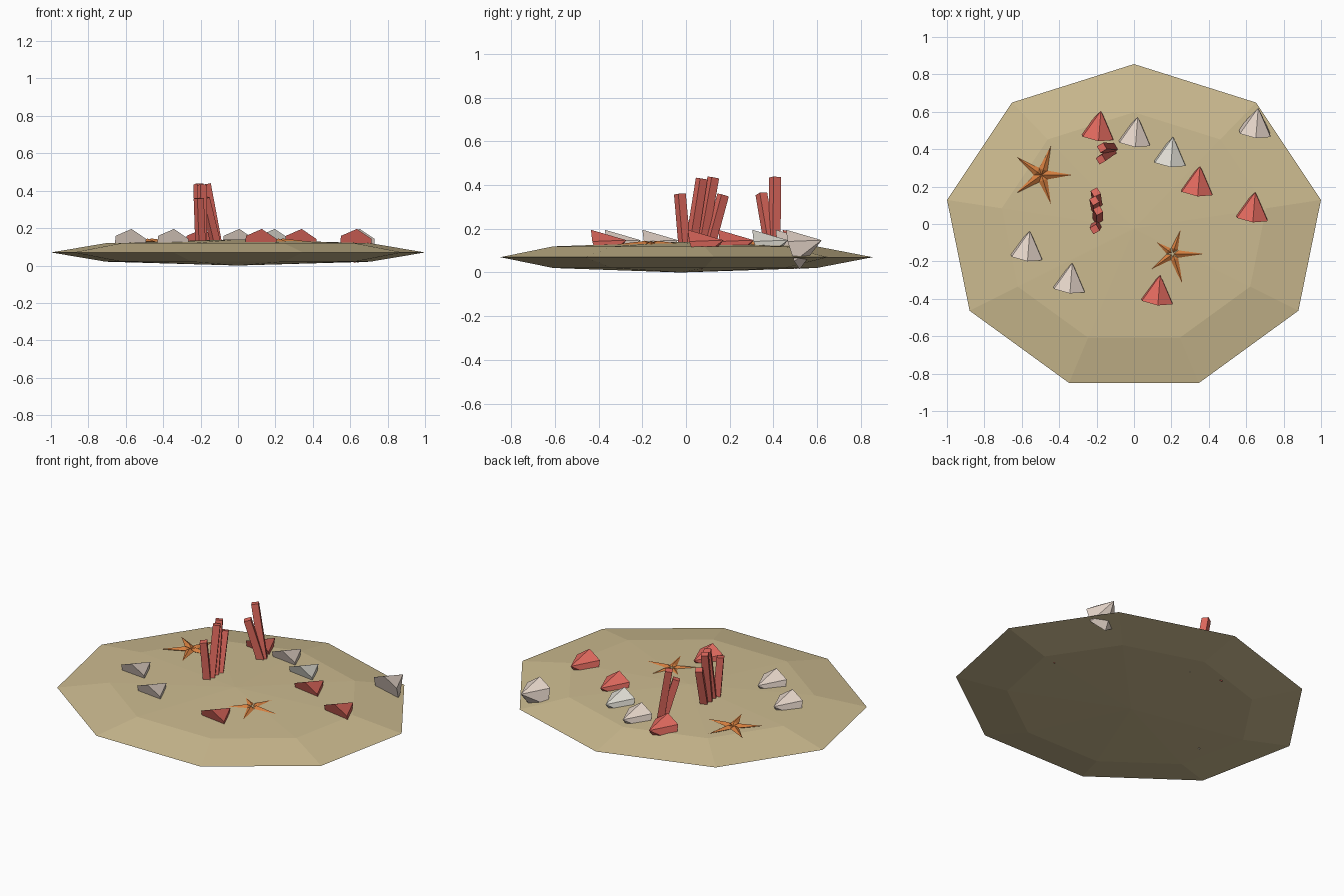
import bpy
from math import sin, cos, radians, tau
from mathutils import Vector

if "Cube" in bpy.data.objects:
    bpy.data.objects.remove(bpy.data.objects["Cube"])


def material(name, rgb):
    m = bpy.data.materials.new(name)
    m.diffuse_color = (*rgb, 1)
    m.use_nodes = True
    m.node_tree.nodes["Principled BSDF"].inputs["Base Color"].default_value = m.diffuse_color
    return m


SAND = material("sand", (0.61, 0.50, 0.28))
RED = material("coral_red", (0.74, 0.14, 0.11))
CREAM = material("cream", (0.78, 0.66, 0.58))
PALE = material("pale_grey", (0.75, 0.73, 0.66))
ORANGE = material("orange", (0.66, 0.21, 0.05))


def make(name, verts, faces, mat):
    me = bpy.data.meshes.new(name)
    me.from_pydata(verts, [], faces)
    me.materials.append(mat)
    ob = bpy.data.objects.new(name, me)
    bpy.context.collection.objects.link(ob)
    return ob


def spike(p0, p1, r0, r1, n, turn, ref=(0, 0, 1), squash=1.0):
    """Prism (r1 > 0) or cone (r1 = 0) running from p0 to p1."""
    p0, p1 = Vector(p0), Vector(p1)
    axis = (p1 - p0).normalized()
    side = axis.cross(Vector(ref)).normalized()
    up = side.cross(axis)

    def ring(p, r):
        return [p + r * (cos(turn + tau * k / n) * side
                         - squash * sin(turn + tau * k / n) * -up) for k in range(n)]
    verts = ring(p0, r0)
    faces = [tuple(range(n))]
    if r1 > 0:
        verts += ring(p1, r1)
        faces += [(k, n + k, n + (k + 1) % n, (k + 1) % n) for k in range(n)]
        faces.append(tuple(range(2 * n - 1, n - 1, -1)))
    else:
        verts.append(p1)
        faces += [(k, n, (k + 1) % n) for k in range(n)]
    # side x up points against the axis, so flip to face outwards when needed
    if side.cross(up).dot(axis) > 0:
        faces = [f[::-1] for f in faces]
    return verts, faces


def merge(parts):
    verts, faces = [], []
    for v, f in parts:
        off = len(verts)
        verts += v
        faces += [tuple(i + off for i in q) for q in f]
    return verts, faces


# sand bed: flattened nine-sided sphere
N = 9
verts = [(0, -0.024, 0)]
for s, z in ((0.707, 0.0205), (1, 0.07), (0.707, 0.1195)):
    for k in range(N):
        a = -tau * k / N
        verts.append((1.015 * s * sin(a), -0.024 + 0.879 * s * cos(a), z))
verts.append((0, -0.024, 0.14))
top = len(verts) - 1
faces = []
for k in range(N):
    j = (k + 1) % N
    faces.append((0, 1 + j, 1 + k))
    for b in (1, 1 + N):
        faces.append((b + k, b + j, b + N + j, b + N + k))
    faces.append((1 + 2 * N + k, 1 + 2 * N + j, top))
make("sand_bed", verts, faces, SAND)

# shells: six-sided cones half sunk in the sand, placed by their tips
tilt, yaw = radians(18), radians(8)
heading = Vector((sin(yaw) * cos(tilt), cos(yaw) * cos(tilt), sin(tilt)))
for x, y, mat in ((-0.177, 0.605, RED), (0.02, 0.573, CREAM), (0.209, 0.466, PALE),
                  (0.353, 0.31, RED), (0.648, 0.171, RED), (0.664, 0.621, CREAM),
                  (-0.557, -0.037, CREAM), (-0.33, -0.209, CREAM), (0.14, -0.273, RED)):
    tip = Vector((x, y, 0.148))
    make("shell", *spike(tip - 0.14 * heading, tip, 0.096, 0, 6, radians(24)), mat)

# starfish: five slim four-sided arms
for x, y in ((-0.495, 0.262), (0.207, -0.16)):
    c = Vector((x, y, 0.129))
    arms = []
    for k in range(5):
        d = Vector((cos(tau * k / 5), sin(tau * k / 5), 0))
        arms.append(spike(c + 0.03 * d, c + 0.165 * d, 0.024, 0, 4, 0, squash=0.65))
        arms.append(spike(c + 0.03 * d, c, 0.024, 0, 4, 0, squash=0.65))
    make("starfish", *merge(arms), ORANGE)

# coral branches: leaning square rods (foot x, y, then top x, y, z)
clusters = {
    "large_coral": ((-0.2, -0.005, -0.21, -0.028, 0.36), (-0.195, 0.02, -0.192, 0.072, 0.43),
                    (-0.2, 0.065, -0.212, 0.125, 0.435), (-0.195, 0.1, -0.205, 0.17, 0.355)),
    "small_coral": ((-0.11, 0.405, -0.172, 0.408, 0.435), (-0.115, 0.39, -0.178, 0.345, 0.36)),
}
for name, rods in clusters.items():
    make(name, *merge([spike((a, b, 0.1), (c, d, e), 0.029, 0.028, 4, radians(15), (0, 1, 0))
                       for a, b, c, d, e in rods]), RED)
